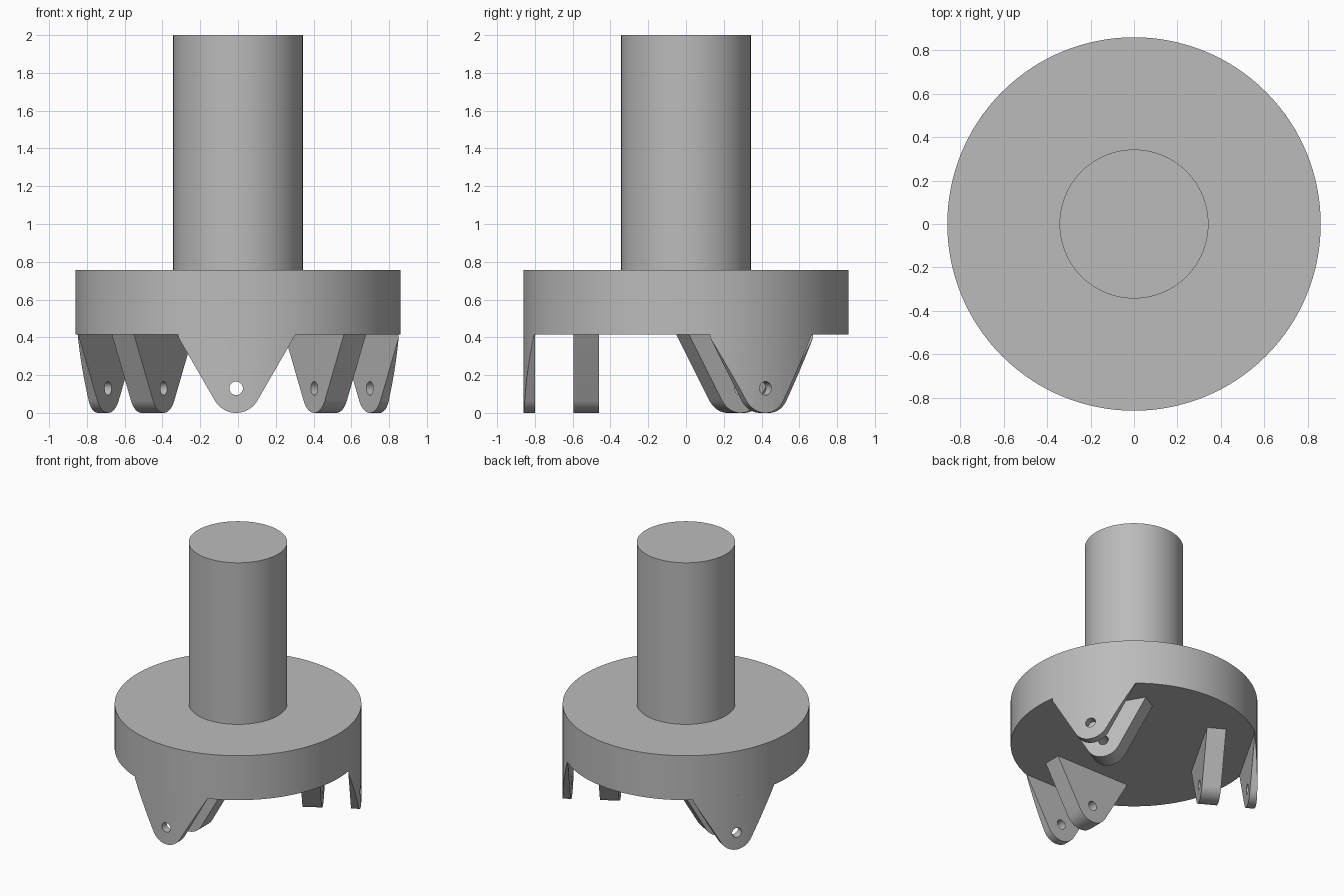
import bpy, bmesh
from math import radians, sin, cos, tan, pi
from mathutils import Matrix

cube = bpy.data.objects.get("Cube")
if cube:
    bpy.data.objects.remove(cube, do_unlink=True)

HUB_R, HUB_Z0, HUB_Z1 = 0.86, 0.415, 0.757
SHAFT_R, TOP = 0.343, 2.0
EYE_R, PIN_R, SHIFT = 0.13, 0.036, -0.01

grey = bpy.data.materials.new("plain grey")
grey.use_nodes = True
colour = (0.5, 0.5, 0.5, 1)
grey.diffuse_color = colour
grey.node_tree.nodes["Principled BSDF"].inputs["Base Color"].default_value = colour


def new_object(name, bm):
    bmesh.ops.recalc_face_normals(bm, faces=bm.faces)
    mesh = bpy.data.meshes.new(name)
    bm.to_mesh(mesh)
    bm.free()
    mesh.materials.append(grey)
    obj = bpy.data.objects.new(name, mesh)
    bpy.context.collection.objects.link(obj)
    return obj


def select(obj):
    bpy.ops.object.select_all(action='DESELECT')
    obj.select_set(True)
    bpy.context.view_layer.objects.active = obj


def smooth(obj):
    select(obj)
    bpy.ops.object.shade_smooth_by_angle(angle=radians(25))


def prism(name, profile, offset):
    """Extrude a list of points along the offset vector."""
    bm = bmesh.new()
    face = bm.faces.new([bm.verts.new(p) for p in profile])
    side = bmesh.ops.extrude_face_region(bm, geom=[face], use_keep_orig=True)
    moved = [v for v in side["geom"] if isinstance(v, bmesh.types.BMVert)]
    bmesh.ops.translate(bm, verts=moved, vec=offset)
    return new_object(name, bm)


def cylinder(name, radius, z0, z1, segments=128):
    ring = [(radius * cos(2 * pi * i / segments), radius * sin(2 * pi * i / segments), z0)
            for i in range(segments)]
    return prism(name, ring, (0, 0, z1 - z0))


def cut(obj, tool, operation):
    mod = obj.modifiers.new("cut", 'BOOLEAN')
    mod.operation, mod.solver, mod.object = operation, 'EXACT', tool
    select(obj)
    bpy.ops.object.modifier_apply(modifier=mod.name)


def lug(name, y_out, y_in):
    """Tapered plate with a rounded lower end and a pin hole."""
    steps = 28
    arc = [radians(210 + 120 * i / steps) for i in range(steps + 1)]
    pts = [(SHIFT + EYE_R * cos(a), y_out, EYE_R + EYE_R * sin(a)) for a in arc]
    half = EYE_R * cos(radians(30)) + (HUB_Z0 - EYE_R / 2) * tan(radians(30))
    pts += [(SHIFT + half, y_out, HUB_Z0), (SHIFT - half, y_out, HUB_Z0)]
    plate = prism(name, pts, (0, y_in - y_out, 0))
    ring = [(SHIFT + PIN_R * cos(2 * pi * i / 32), -1.2, EYE_R + PIN_R * sin(2 * pi * i / 32))
            for i in range(32)]
    drill = prism("pin_cutter", ring, (0, 1, 0))
    cut(plate, drill, 'DIFFERENCE')
    bpy.data.objects.remove(drill, do_unlink=True)
    return plate


# Main disc and shaft
smooth(cylinder("hub_disc", HUB_R, HUB_Z0, HUB_Z1))
smooth(cylinder("shaft", SHAFT_R, HUB_Z1, TOP))

# Outer lug is trimmed flush with the disc rim, inner lug is a plain plate
outer = lug("outer_lug_front", -1.0, -0.80)
rim = cylinder("rim_cutter", HUB_R, -0.5, 1.0)
cut(outer, rim, 'INTERSECT')
bpy.data.objects.remove(rim, do_unlink=True)
inner = lug("inner_lug_front", -0.595, -0.46)

# Repeat the lug pair around the axis
for obj in (outer, inner):
    smooth(obj)
    for label, angle in (("back_left", 120), ("back_right", 240)):
        twin = obj.copy()
        twin.name = obj.name.replace("front", label)
        twin.matrix_world = Matrix.Rotation(radians(angle), 4, 'Z')
        bpy.context.collection.objects.link(twin)
